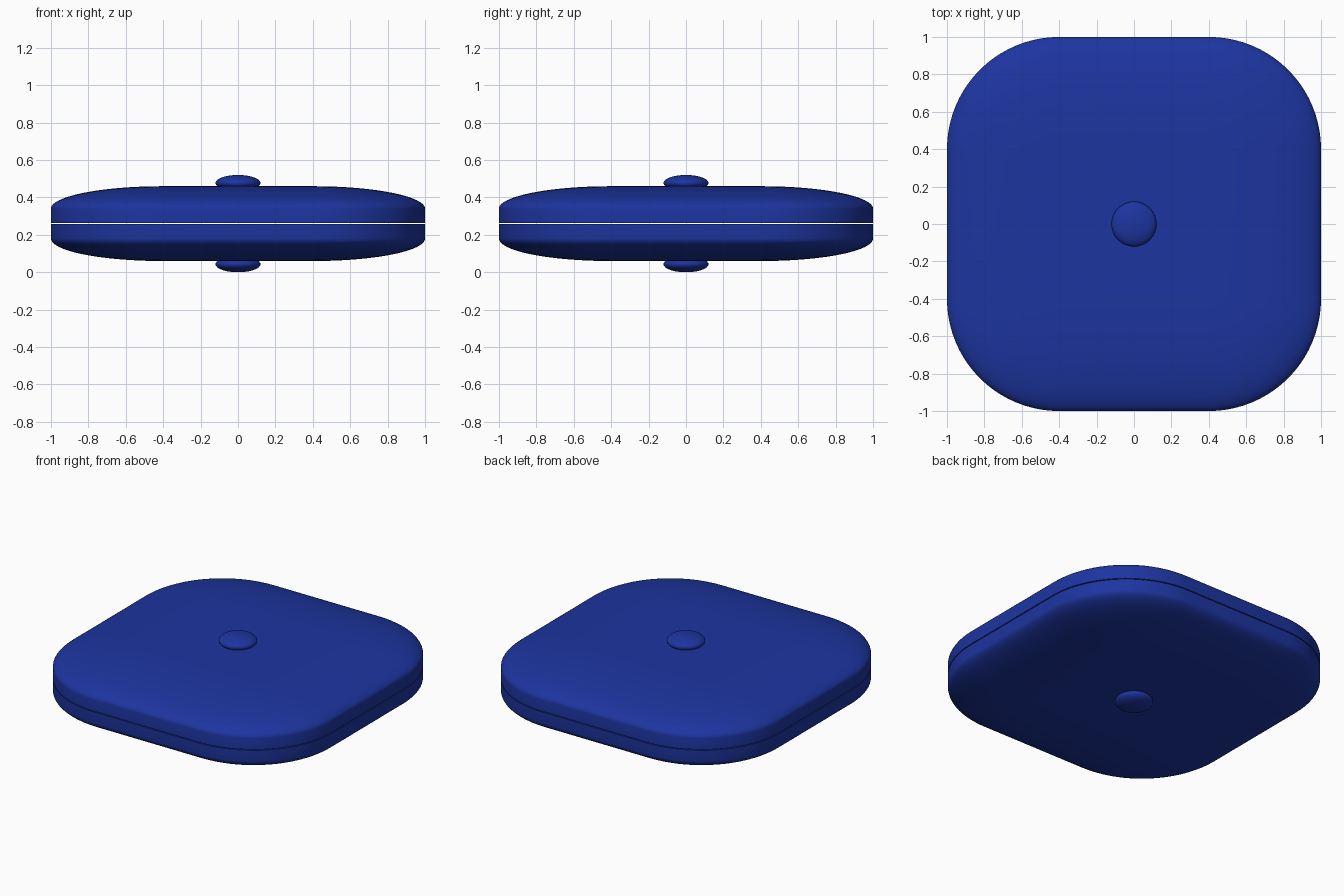
import bpy, bmesh
from mathutils import Matrix, Vector

if "Cube" in bpy.data.objects:
    bpy.data.objects.remove(bpy.data.objects["Cube"])

MID, GAP = 0.26, 0.006

mat = bpy.data.materials.new("blue")
mat.diffuse_color = (0.012, 0.035, 0.35, 1)
mat.use_nodes = True
mat.node_tree.nodes["Principled BSDF"].inputs["Base Color"].default_value = mat.diffuse_color


def finish(bm, name, z):
    bmesh.ops.recalc_face_normals(bm, faces=bm.faces)
    mesh = bpy.data.meshes.new(name)
    bm.to_mesh(mesh)
    bm.free()
    obj = bpy.data.objects.new(name, mesh)
    obj.location.z = z
    bpy.context.collection.objects.link(obj)
    mesh.materials.append(mat)
    bpy.ops.object.select_all(action='DESELECT')
    obj.select_set(True)
    bpy.context.view_layer.objects.active = obj
    bpy.ops.object.shade_smooth_by_angle()


def half_shell(name, side):
    # generously rounded cube, flattened, then cut just off its middle
    bm = bmesh.new()
    bmesh.ops.create_cube(bm, size=2)
    bmesh.ops.bevel(bm, geom=bm.edges[:], offset=0.6, segments=20,
                    profile=0.5, affect='EDGES')
    bmesh.ops.scale(bm, vec=(1, 1, 0.2), verts=bm.verts)
    cut = bmesh.ops.bisect_plane(
        bm, geom=bm.verts[:] + bm.edges[:] + bm.faces[:],
        plane_co=Vector((0, 0, side * GAP / 2)), plane_no=Vector((0, 0, side)),
        clear_inner=True)
    rim = [e for e in cut["geom_cut"] if isinstance(e, bmesh.types.BMEdge)]
    bmesh.ops.contextual_create(bm, geom=rim)
    finish(bm, name, MID)


def button(name, side):
    # flattened ball partly sunk into the face
    bm = bmesh.new()
    bmesh.ops.create_uvsphere(bm, u_segments=48, v_segments=24, radius=1,
                              matrix=Matrix.Diagonal((0.12, 0.12, 0.043, 1)))
    finish(bm, name, MID + side * 0.217)


for label, side in (("top", 1), ("bottom", -1)):
    half_shell(label + "_shell", side)
    button(label + "_button", side)
